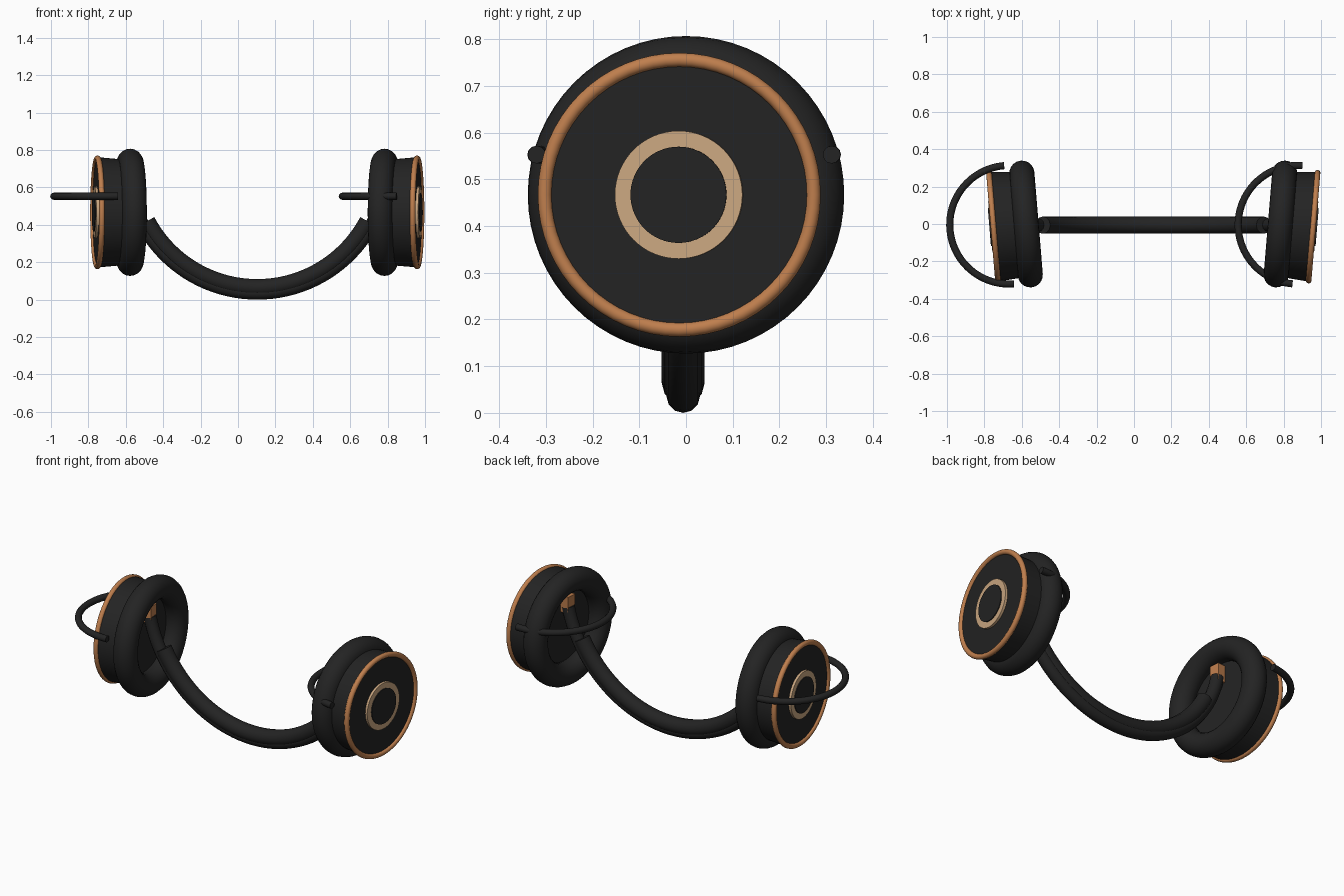
import bpy, math
from mathutils import Matrix, Vector

old = bpy.data.objects.get("Cube")
if old:
    bpy.data.objects.remove(old, do_unlink=True)


def material(name, color, rough=0.6):
    m = bpy.data.materials.new(name)
    m.use_nodes = True
    m.diffuse_color = (*color, 1)
    shader = m.node_tree.nodes["Principled BSDF"]
    shader.inputs["Base Color"].default_value = (*color, 1)
    shader.inputs["Roughness"].default_value = rough
    return m


CHARCOAL = material("charcoal", (0.017, 0.017, 0.017))
COPPER = material("copper", (0.52, 0.21, 0.075))
TAN = material("pale_tan", (0.60, 0.39, 0.22))

MID_X = 0.103        # centre of the headband
CUP_Z = 0.467        # height of the ear cup axis
HALF_SPAN = 0.68     # headband centre to each cushion
TILT = math.radians(4.75)


def finish(name, mat, matrix=Matrix()):
    obj = bpy.context.object
    obj.name = name
    obj.data.materials.clear()
    obj.data.materials.append(mat)
    obj.matrix_world = matrix
    bpy.ops.object.shade_smooth_by_angle(angle=math.radians(40))
    return obj


# Disc-shaped parts: local x is the cup axis, pointing outward
AXIS = Matrix.Rotation(math.pi / 2, 4, 'Y')


def ring(name, frame, offset, major, minor, mat):
    bpy.ops.mesh.primitive_torus_add(major_radius=major, minor_radius=minor,
                                     major_segments=64, minor_segments=20)
    finish(name, mat, frame @ Matrix.Translation((offset, 0, 0)) @ AXIS)


def drum(name, frame, start, end, r_start, r_end, mat):
    bpy.ops.mesh.primitive_cone_add(vertices=64, radius1=r_start, radius2=r_end,
                                    depth=end - start)
    finish(name, mat, frame @ Matrix.Translation(((start + end) / 2, 0, 0)) @ AXIS)


def tube(name, points, radius, mat, matrix=Matrix()):
    curve = bpy.data.curves.new(name, 'CURVE')
    curve.dimensions = '3D'
    curve.bevel_depth = radius
    curve.bevel_resolution = 4
    curve.use_fill_caps = True
    spline = curve.splines.new('POLY')
    spline.points.add(len(points) - 1)
    for p, co in zip(spline.points, points):
        p.co = (*co, 1)
    obj = bpy.data.objects.new(name, curve)
    bpy.context.collection.objects.link(obj)
    bpy.ops.object.select_all(action='DESELECT')
    obj.select_set(True)
    bpy.context.view_layer.objects.active = obj
    bpy.ops.object.convert(target='MESH')
    finish(name, mat, matrix)


def arc(half_angle, steps=48):
    return [half_angle * (2 * i / steps - 1) for i in range(steps + 1)]


# Headband: outer band and thicker inner padding
def headband(name, radius, thickness, degrees):
    pts = [Vector((MID_X + radius * math.sin(a), -0.006, 0.733 - radius * math.cos(a)))
           for a in arc(math.radians(degrees))]
    tube(name, pts, thickness, CHARCOAL)


headband("headband", 0.697, 0.036, 78)
headband("headband_padding", 0.669, 0.046, 62)

for side, sign in (("left", 1), ("right", -1)):
    centre = Vector((MID_X + sign * HALF_SPAN, 0, CUP_Z))
    turn = -TILT if sign > 0 else math.pi + TILT
    frame = Matrix.Translation(centre) @ Matrix.Rotation(turn, 4, 'Z')

    # Ear cup from the cushion outward
    ring(side + "_cushion", frame, 0, 0.273, 0.067, CHARCOAL)
    drum(side + "_cup", frame, 0.03, 0.178, 0.282, 0.295, CHARCOAL)
    ring(side + "_rim", frame, 0.175, 0.289, 0.015, COPPER)
    drum(side + "_badge_ring", frame, 0.17, 0.192, 0.137, 0.137, TAN)
    drum(side + "_badge_centre", frame, 0.17, 0.197, 0.103, 0.103, CHARCOAL)

    # Copper block joining the band to the cup
    bpy.ops.mesh.primitive_cube_add(size=1)
    finish(side + "_hinge_block", COPPER,
           Matrix.Translation(centre + Vector((sign * 0.008, -0.006, 0.14)))
           @ Matrix.Rotation(turn, 4, 'Z') @ Matrix.Diagonal((0.06, 0.06, 0.10, 1)))

    # Yoke: half hoop, bulging to -x on both sides
    yoke = (Matrix.Translation((MID_X + sign * 0.771, -0.004, 0.553))
            @ Matrix.Rotation(-sign * TILT, 4, 'Z'))
    tube(side + "_yoke", [(-0.317 * math.cos(a), 0.317 * math.sin(a), 0)
                          for a in arc(math.pi / 2)], 0.019, CHARCOAL, yoke)
